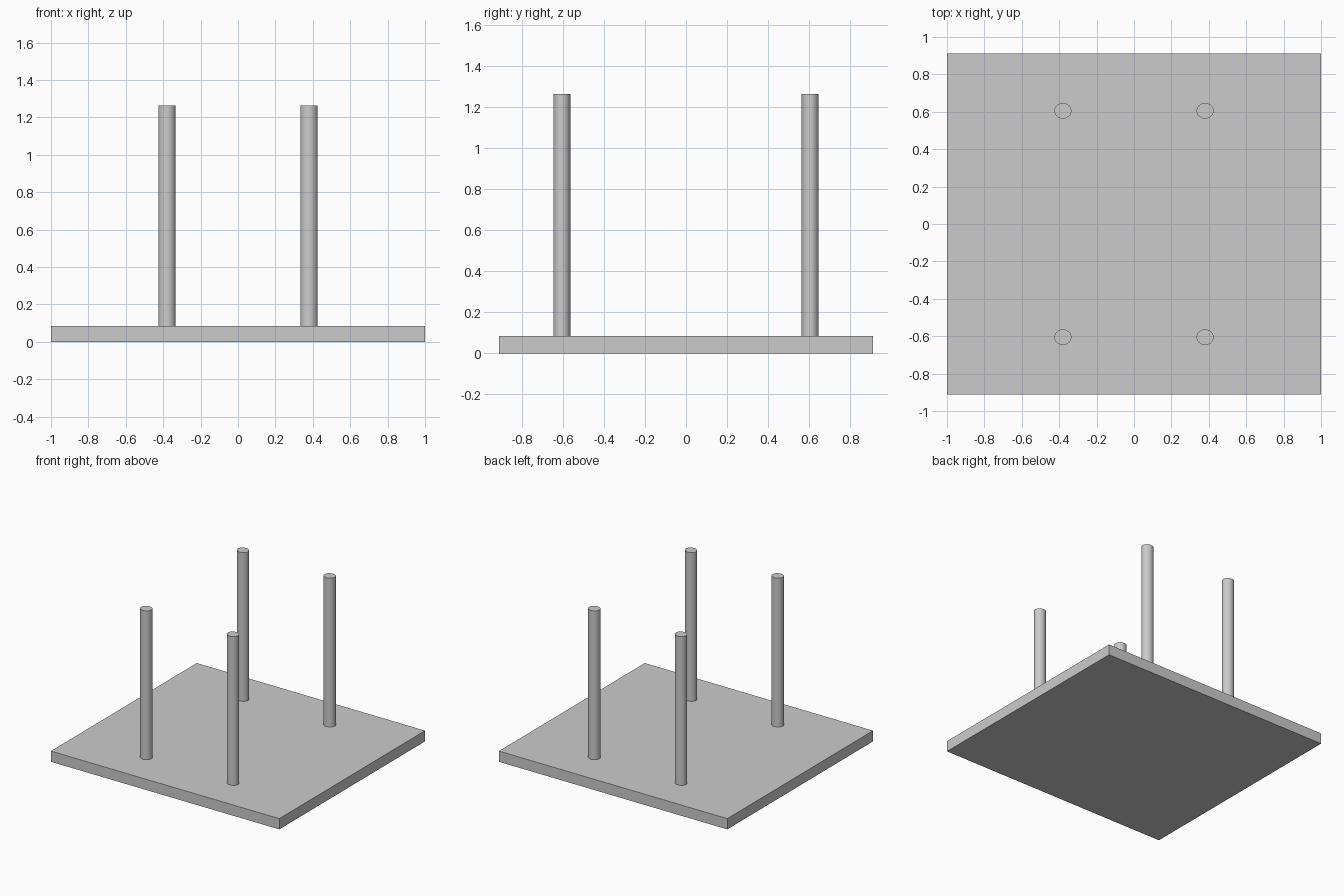
import bpy
import math

cube = bpy.data.objects.get("Cube")
if cube:
    bpy.data.objects.remove(cube, do_unlink=True)

PLATE_H = 0.085
TOP = 1.263

grey = bpy.data.materials.new("light grey")
grey.use_nodes = True
colour = (0.6, 0.6, 0.6, 1.0)
grey.diffuse_color = colour
grey.node_tree.nodes["Principled BSDF"].inputs["Base Color"].default_value = colour


def finish(name, scale):
    """Name, size and colour the active object."""
    obj = bpy.context.object
    obj.name = name
    obj.scale = scale
    bpy.ops.object.transform_apply(location=False, rotation=False, scale=True)
    obj.data.materials.append(grey)
    return obj


# Flat base plate
bpy.ops.mesh.primitive_cube_add(size=1, location=(0, 0, PLATE_H / 2))
finish("base_plate", (2.0, 1.824, PLATE_H))

# Four slightly oval upright posts standing on the plate
for y_name, sy in (("front", -1), ("back", 1)):
    for x_name, sx in (("left", 1), ("right", -1)):
        bpy.ops.mesh.primitive_cylinder_add(
            vertices=48, radius=1, depth=1,
            location=(sx * 0.38, sy * 0.605, (PLATE_H + TOP) / 2))
        finish(f"{y_name}_{x_name}_post", (0.0455, 0.0415, TOP - PLATE_H))
        bpy.ops.object.shade_smooth_by_angle(angle=math.radians(30))
